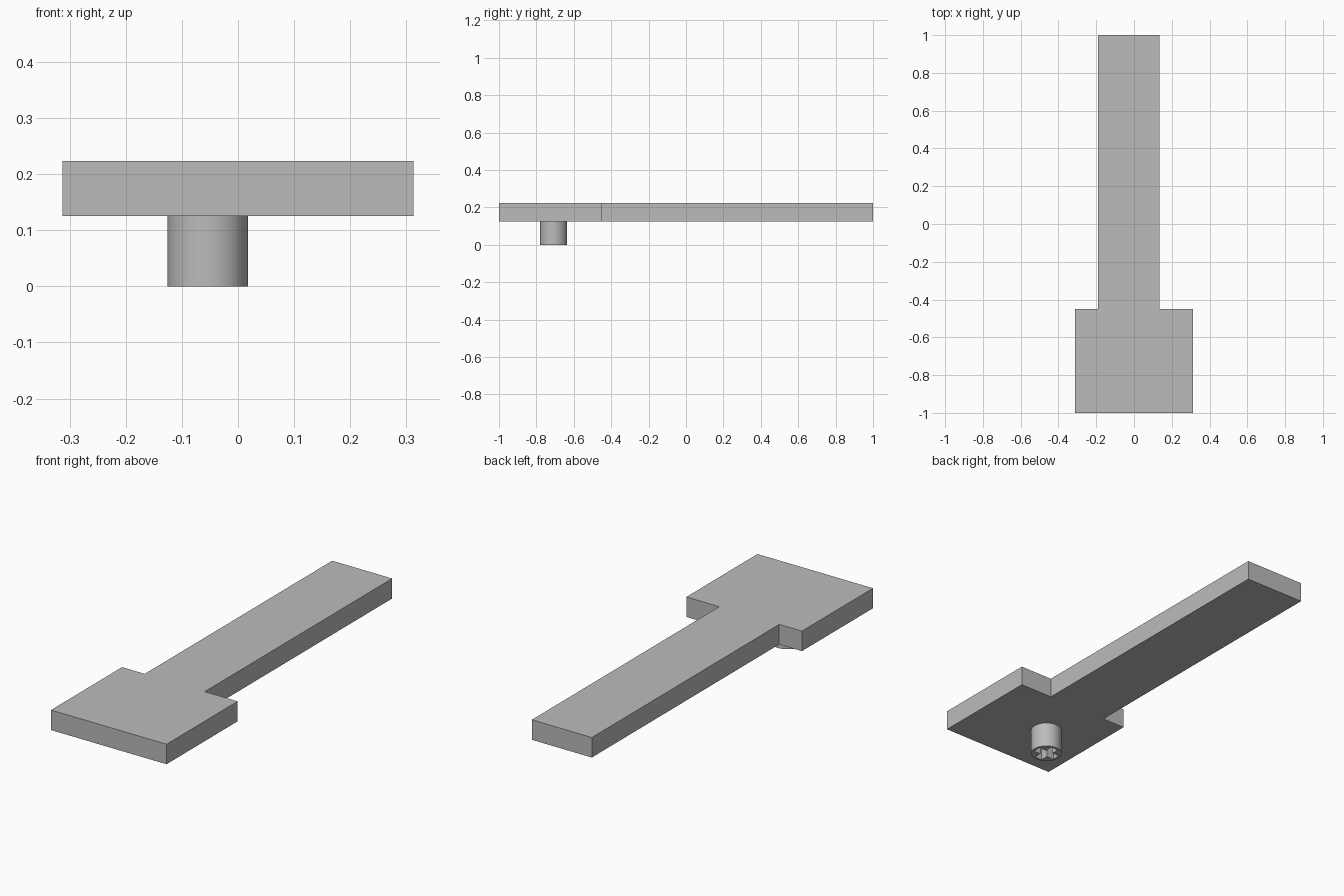
import bpy
import bmesh

cube = bpy.data.objects.get("Cube")
if cube:
    bpy.data.objects.remove(cube, do_unlink=True)

grey = bpy.data.materials.new("light grey")
grey.use_nodes = True
GREY = (0.5, 0.5, 0.5, 1)
grey.diffuse_color = GREY
grey.node_tree.nodes["Principled BSDF"].inputs["Base Color"].default_value = GREY


def extrude_outline(name, outline, bottom, top):
    """Solid prism from a flat outline."""
    bm = bmesh.new()
    face = bm.faces.new([bm.verts.new((x, y, bottom)) for x, y in outline])
    result = bmesh.ops.extrude_face_region(bm, geom=[face])
    verts = [v for v in result["geom"] if isinstance(v, bmesh.types.BMVert)]
    bmesh.ops.translate(bm, verts=verts, vec=(0, 0, top - bottom))
    bmesh.ops.recalc_face_normals(bm, faces=bm.faces)
    mesh = bpy.data.meshes.new(name)
    bm.to_mesh(mesh)
    bm.free()
    mesh.materials.append(grey)
    obj = bpy.data.objects.new(name, mesh)
    bpy.context.collection.objects.link(obj)
    return obj


PLATE_BOTTOM, PLATE_TOP = 0.125, 0.223
PIN_X, PIN_Y, PIN_R = -0.054, -0.708, 0.072

# Flat body: wide head with a long, slightly offset arm
extrude_outline("flat_arm_plate", [
    (-0.313, -1), (0.313, -1), (0.313, -0.45), (0.135, -0.45),
    (0.135, 1), (-0.19, 1), (-0.19, -0.45), (-0.313, -0.45)],
    PLATE_BOTTOM, PLATE_TOP)

# Round pin under the head
bpy.ops.mesh.primitive_cylinder_add(
    vertices=48, radius=PIN_R, depth=PLATE_BOTTOM,
    location=(PIN_X, PIN_Y, PLATE_BOTTOM / 2))
pin = bpy.context.object
pin.name = "round_pin"
pin.data.materials.append(grey)

# Cross-shaped socket cut into the pin
w, r = 0.02, 0.06
cross = [(w, r), (-w, r), (-w, w), (-r, w), (-r, -w), (-w, -w),
         (-w, -r), (w, -r), (w, -w), (r, -w), (r, w), (w, w)]
cutter = extrude_outline(
    "cross_socket_cutter", [(PIN_X + x, PIN_Y + y) for x, y in cross],
    -0.05, PLATE_BOTTOM + 0.05)
cutter.hide_render = True
socket = pin.modifiers.new("cross_socket", 'BOOLEAN')
socket.operation = 'DIFFERENCE'
socket.solver = 'EXACT'
socket.object = cutter
bpy.context.view_layer.objects.active = pin
bpy.ops.object.modifier_apply(modifier=socket.name)
bpy.data.objects.remove(cutter, do_unlink=True)

bpy.ops.object.select_all(action='DESELECT')
pin.select_set(True)
bpy.context.view_layer.objects.active = pin
bpy.ops.object.shade_smooth_by_angle()
